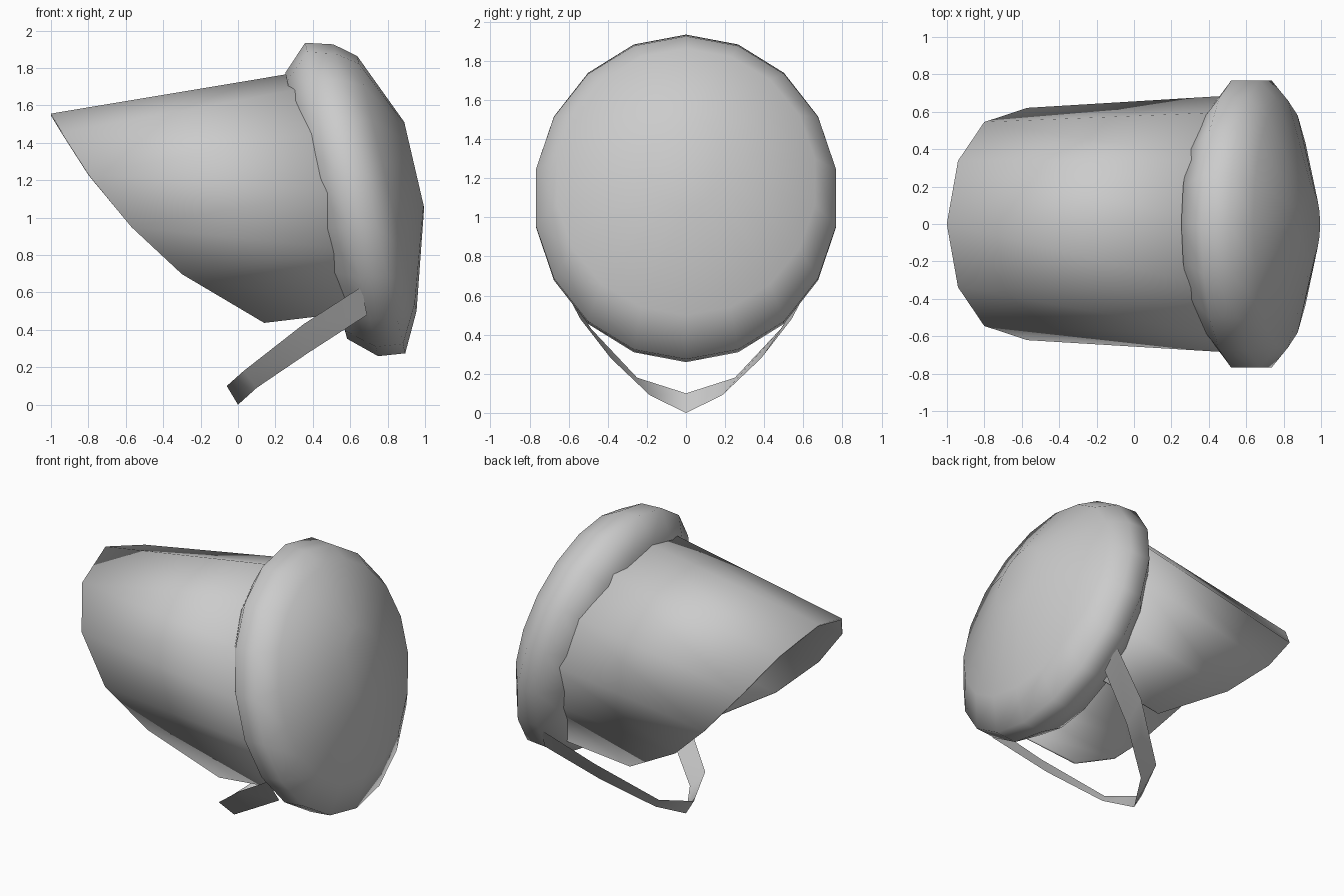
import bpy, bmesh
from math import sin, cos, pi, radians
from mathutils import Vector

if "Cube" in bpy.data.objects:
    bpy.data.objects.remove(bpy.data.objects["Cube"])

GREY = (0.6, 0.6, 0.6, 1)
mat = bpy.data.materials.new("plain grey")
mat.use_nodes = True
mat.diffuse_color = GREY
mat.node_tree.nodes["Principled BSDF"].inputs["Base Color"].default_value = GREY


def loft(name, rings, closed):
    """Skin a list of equal point rings into one smooth object."""
    bm = bmesh.new()
    rows = [[bm.verts.new(p) for p in ring] for ring in rings]
    n = len(rows[0])
    for a, b in zip(rows, rows[1:]):
        for i in range(n if closed else n - 1):
            j = (i + 1) % n
            bm.faces.new((a[i], a[j], b[j], b[i]))
    if closed:
        bm.faces.new(rows[0])
        bm.faces.new(rows[-1])
    bmesh.ops.recalc_face_normals(bm, faces=bm.faces)
    mesh = bpy.data.meshes.new(name)
    bm.to_mesh(mesh)
    bm.free()
    mesh.materials.append(mat)
    ob = bpy.data.objects.new(name, mesh)
    bpy.context.collection.objects.link(ob)
    bpy.ops.object.select_all(action='DESELECT')
    ob.select_set(True)
    bpy.context.view_layer.objects.active = ob
    bpy.ops.object.shade_smooth_by_angle(angle=radians(75))
    return ob


def mirrored(half):
    """Complete a path whose last point lies on the centre line."""
    return half + [(x, -y, z) for x, y, z in half[-2::-1]]


# Tilted frame shared by the crown and the back edge of the brim
tilt = radians(13.1)
axis = Vector((cos(tilt), 0, sin(tilt)))
up = Vector((-sin(tilt), 0, cos(tilt)))
side = Vector((0, 1, 0))


def ellipse(centre, high, wide, count):
    return [centre + up * high * cos(2 * pi * i / count)
            + side * wide * sin(2 * pi * i / count) for i in range(count)]


# Puffy crown: depth, half height, half width, shift up
middle = Vector((0.62, 0, 1.10))
profile = [(0.355, 0.235, 0.19, 0.105), (0.19, 0.70, 0.67, 0.04),
           (0.08, 0.848, 0.78, -0.018), (-0.065, 0.86, 0.78, 0.012),
           (-0.205, 0.73, 0.6, 0.01), (-0.22, 0.3, 0.3, 0)]
loft("crown", [ellipse(middle + axis * d + up * s, h, w, 18)
               for d, h, w, s in profile], True)

# Brim: a tapered hood, slanted at the face and open under the chin
mouth = [(0.14, 0.4, 0.44), (-0.3, 0.54, 0.7), (-0.57, 0.615, 0.95),
         (-0.8, 0.54, 1.23), (-0.94, 0.335, 1.45), (-1, 0, 1.55)]
nape = [tuple(p) for p in ellipse(Vector((0.585, 0, 1.149)), 0.658, 0.685, 12)[4::-1]]
brim = loft("brim", [mirrored(mouth), mirrored([(0.64, 0.42, 0.5)] + nape)], False)
wall = brim.modifiers.new("wall", 'SOLIDIFY')
wall.thickness = 0.012
wall.offset = 0

# Chin strap: upper and lower edges
upper = [(0.66, 0.62, 0.63), (0.35, 0.485, 0.43), (0.03, 0.25, 0.18), (-0.06, 0, 0.1)]
lower = [(0.69, 0.54, 0.48), (0.38, 0.385, 0.28), (0.1, 0.185, 0.09), (0, 0, 0)]
loft("chin_strap", [mirrored(upper), mirrored(lower)], False)
